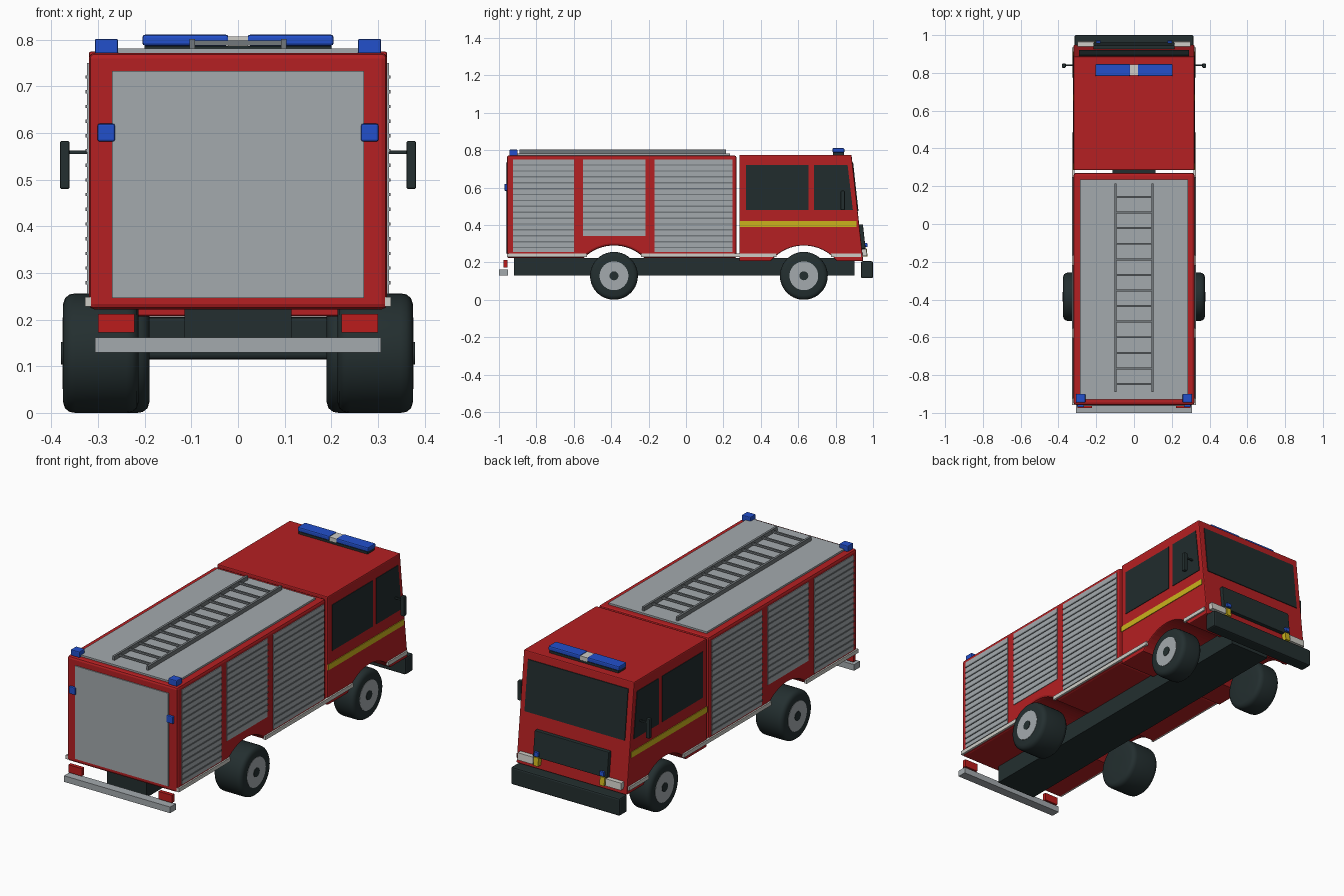
import bpy, bmesh, math

cube = bpy.data.objects.get("Cube")
if cube:
    bpy.data.objects.remove(cube, do_unlink=True)


def material(name, r, g, b):
    m = bpy.data.materials.new(name)
    m.use_nodes = True
    m.diffuse_color = (r, g, b, 1)
    m.node_tree.nodes["Principled BSDF"].inputs["Base Color"].default_value = (r, g, b, 1)
    return m


RED = material("fire red", 0.46, 0.014, 0.016)
GREY = material("shutter grey", 0.37, 0.40, 0.42)
STEEL = material("dark steel", 0.17, 0.19, 0.20)
BLACK = material("rubber black", 0.017, 0.028, 0.029)
GLASS = material("dark glass", 0.015, 0.025, 0.026)
BLUE = material("beacon blue", 0.016, 0.08, 0.6)
YELLOW = material("stripe yellow", 0.6, 0.45, 0.012)
WHITE = material("trim white", 0.62, 0.61, 0.57)
LAMP = material("tail light red", 0.5, 0.012, 0.012)


def finish(name, mat, bm, bevel=0, smooth=False):
    bmesh.ops.recalc_face_normals(bm, faces=bm.faces)
    mesh = bpy.data.meshes.new(name)
    bm.to_mesh(mesh)
    bm.free()
    mesh.materials.append(mat)
    ob = bpy.data.objects.new(name, mesh)
    bpy.context.collection.objects.link(ob)
    if bevel:
        mod = ob.modifiers.new("Bevel", "BEVEL")
        mod.width, mod.segments = bevel, 2
        mod.limit_method, mod.angle_limit = "ANGLE", math.radians(50)
    if smooth:
        bpy.ops.object.select_all(action="DESELECT")
        ob.select_set(True)
        bpy.context.view_layer.objects.active = ob
        bpy.ops.object.shade_smooth_by_angle(angle=math.radians(40))
    return ob


def add_prism(bm, profile, x0, x1):
    """Extrude a (y, z) outline from x0 to x1."""
    face = bm.faces.new([bm.verts.new((x0, y, z)) for y, z in profile])
    new = bmesh.ops.extrude_face_region(bm, geom=[face])["geom"]
    verts = [v for v in new if isinstance(v, bmesh.types.BMVert)]
    bmesh.ops.translate(bm, verts=verts, vec=(x1 - x0, 0, 0))


def prism(name, mat, profile, x0, x1, bevel=0):
    bm = bmesh.new()
    add_prism(bm, profile, x0, x1)
    return finish(name, mat, bm, bevel)


def rect(y0, y1, z0, z1):
    return [(y0, z0), (y1, z0), (y1, z1), (y0, z1)]


def box(name, mat, x, y, z, bevel=0):
    return prism(name, mat, rect(*y, *z), *x, bevel)


def boxes(name, mat, items):
    bm = bmesh.new()
    for x, y, z in items:
        add_prism(bm, rect(*y, *z), *x)
    return finish(name, mat, bm)


def lathe(name, mat, profile, y, z, side, steps=40):
    """Revolve an (x, radius) outline around an axle line."""
    bm = bmesh.new()
    verts = [bm.verts.new((side * x, y, z + r)) for x, r in profile]
    edges = [bm.edges.new(pair) for pair in zip(verts, verts[1:])]
    bmesh.ops.spin(bm, geom=verts + edges, cent=(0, y, z), axis=(1, 0, 0),
                   angle=math.tau, steps=steps, use_duplicate=False)
    bmesh.ops.remove_doubles(bm, verts=bm.verts, dist=0.0001)
    return finish(name, mat, bm, smooth=True)


def arch(y, bottom):
    """Wheel arch cut into the lower edge, running from rear to front."""
    radius, centre = 0.229, 0.061
    half = math.acos((bottom - centre) / radius)
    return [(y + radius * math.sin(a), centre + radius * math.cos(a))
            for a in (half * (i / 8 - 1) for i in range(17))]


def nose(z, out=0.0):
    """Point on the sloping cab front, pushed out by a distance."""
    return (0.885 + (0.775 - z) * 0.11 + out, z)


def nose_plate(name, mat, x, z, out, bevel=0):
    outline = [nose(z[0], -0.01), nose(z[0], out), nose(z[1], out), nose(z[1], -0.01)]
    return prism(name, mat, outline, *x, bevel)


REAR_AXLE, FRONT_AXLE = -0.385, 0.63

# Main bodies and chassis
prism("equipment_body", RED,
      [(-0.958, 0.222)] + arch(REAR_AXLE, 0.222) + [(0.27, 0.222), (0.27, 0.772), (-0.958, 0.772)],
      -0.32, 0.32, 0.012)
prism("cab", RED,
      [(0.285, 0.207)] + arch(FRONT_AXLE, 0.207) + [nose(0.207), nose(0.775), (0.285, 0.775)],
      -0.32, 0.32, 0.005)
box("chassis", BLACK, (-0.115, 0.115), (-0.92, 0.9), (0.13, 0.224))
box("front_bumper", BLACK, (-0.315, 0.315), (0.935, 1.0), (0.115, 0.206), 0.008)
box("rear_bumper", GREY, (-0.307, 0.307), (-1.0, -0.952), (0.13, 0.162))

# Rear door and roof deck
box("rear_shutter", GREY, (-0.27, 0.27), (-0.963, -0.95), (0.246, 0.733))
box("roof_deck", GREY, (-0.285, 0.285), (-0.93, 0.235), (0.765, 0.781))

# Ladder
rails = [((s * 0.098 - 0.006, s * 0.098 + 0.006), (-0.89, 0.215), (0.78, 0.802)) for s in (-1, 1)]
rungs = [((-0.098, 0.098), (y - 0.005, y + 0.005), (0.788, 0.798))
         for y in (0.143 - 0.0825 * i for i in range(13))]
boxes("roof_ladder", STEEL, rails + rungs)

# Light bar
box("light_bar_base", BLACK, (-0.2, 0.2), (0.785, 0.845), (0.77, 0.787))
box("light_bar_centre", WHITE, (-0.021, 0.021), (0.785, 0.845), (0.785, 0.807))

# Cab front
nose_plate("windscreen", GLASS, (-0.29, 0.29), (0.475, 0.735), 0.004)
nose_plate("grille", BLACK, (-0.215, 0.215), (0.272, 0.403), 0.02, 0.003)

shutters = {"rear": (-0.925, -0.6, 0.255), "middle": (-0.552, -0.216, 0.34),
            "front": (-0.168, 0.248, 0.255)}
tyre = [(0.0, 0.04), (0.0, 0.105), (0.004, 0.118), (0.014, 0.126), (0.026, 0.128)]

for side, label in ((1, "left"), (-1, "right")):
    def pair(a, b):
        return (side * a, side * b)

    # Roller shutters with ribs
    for place, (y0, y1, bottom) in shutters.items():
        box(f"{label}_{place}_shutter", GREY, pair(0.31, 0.3235), (y0, y1), (bottom, 0.75))
        count = int((0.745 - bottom) / 0.0315)
        boxes(f"{label}_{place}_shutter_ribs", STEEL,
              [(pair(0.322, 0.327), (y0, y1), (z - 0.0035, z + 0.0035))
               for z in (0.72 - 0.0315 * i for i in range(count))])

    # Cab side windows and stripes
    box(f"{label}_rear_window", GLASS, pair(0.315, 0.323), (0.32, 0.655), (0.48, 0.72))
    prism(f"{label}_front_window", GLASS,
          [(0.685, 0.48), (0.892, 0.48), (0.864, 0.72), (0.685, 0.72)], *pair(0.315, 0.323))
    box(f"{label}_cab_stripe", YELLOW, pair(0.315, 0.3235), (0.286, 0.912), (0.39, 0.42))
    boxes(f"{label}_lower_trim", WHITE,
          [(pair(0.315, 0.328), span, (0.228, 0.248))
           for span in ((-0.957, -0.53), (-0.24, 0.485), (0.775, 0.935))])

    # Mirrors
    box(f"{label}_mirror_arm", BLACK, pair(0.315, 0.37), (0.836, 0.844), (0.555, 0.563))
    box(f"{label}_mirror", BLACK, pair(0.361, 0.382), (0.827, 0.849), (0.48, 0.583), 0.004)

    # Lights
    box(f"{label}_light_bar_lens", BLUE, pair(0.02, 0.205), (0.783, 0.847), (0.787, 0.811), 0.006)
    box(f"{label}_roof_beacon", BLUE, pair(0.257, 0.307), (-0.945, -0.9), (0.77, 0.802), 0.004)
    box(f"{label}_rear_beacon", BLUE, pair(0.264, 0.301), (-0.97, -0.95), (0.582, 0.62), 0.004)
    box(f"{label}_tail_light", LAMP, pair(0.222, 0.3), (-0.975, -0.955), (0.172, 0.212))
    nose_plate(f"{label}_headlight", WHITE, pair(0.21, 0.3), (0.235, 0.271), 0.024)
    nose_plate(f"{label}_indicator", YELLOW, pair(0.178, 0.205), (0.232, 0.275), 0.026)
    nose_plate(f"{label}_grille_beacon", BLUE, pair(0.178, 0.202), (0.282, 0.303), 0.032)

    # Wheels: wide at the rear, narrower at the front
    for place, y, inner, outer in (("rear", REAR_AXLE, 0.213, 0.375),
                                   ("front", FRONT_AXLE, 0.19, 0.316)):
        outline = [(inner, 0.0)] + [(inner + d, r) for d, r in tyre]
        outline += [(outer - d, r) for d, r in reversed(tyre)] + [(outer, 0.0)]
        lathe(f"{label}_{place}_tyre", BLACK, outline, y, 0.128, side)
        lathe(f"{label}_{place}_rim", GREY,
              [(outer - 0.005, 0.0), (outer - 0.005, 0.077), (outer + 0.0015, 0.077),
               (outer + 0.0015, 0.0)], y, 0.128, side)
        lathe(f"{label}_{place}_hub", BLACK,
              [(outer - 0.005, 0.0), (outer - 0.005, 0.024), (outer + 0.004, 0.024),
               (outer + 0.004, 0.0)], y, 0.128, side, 20)
